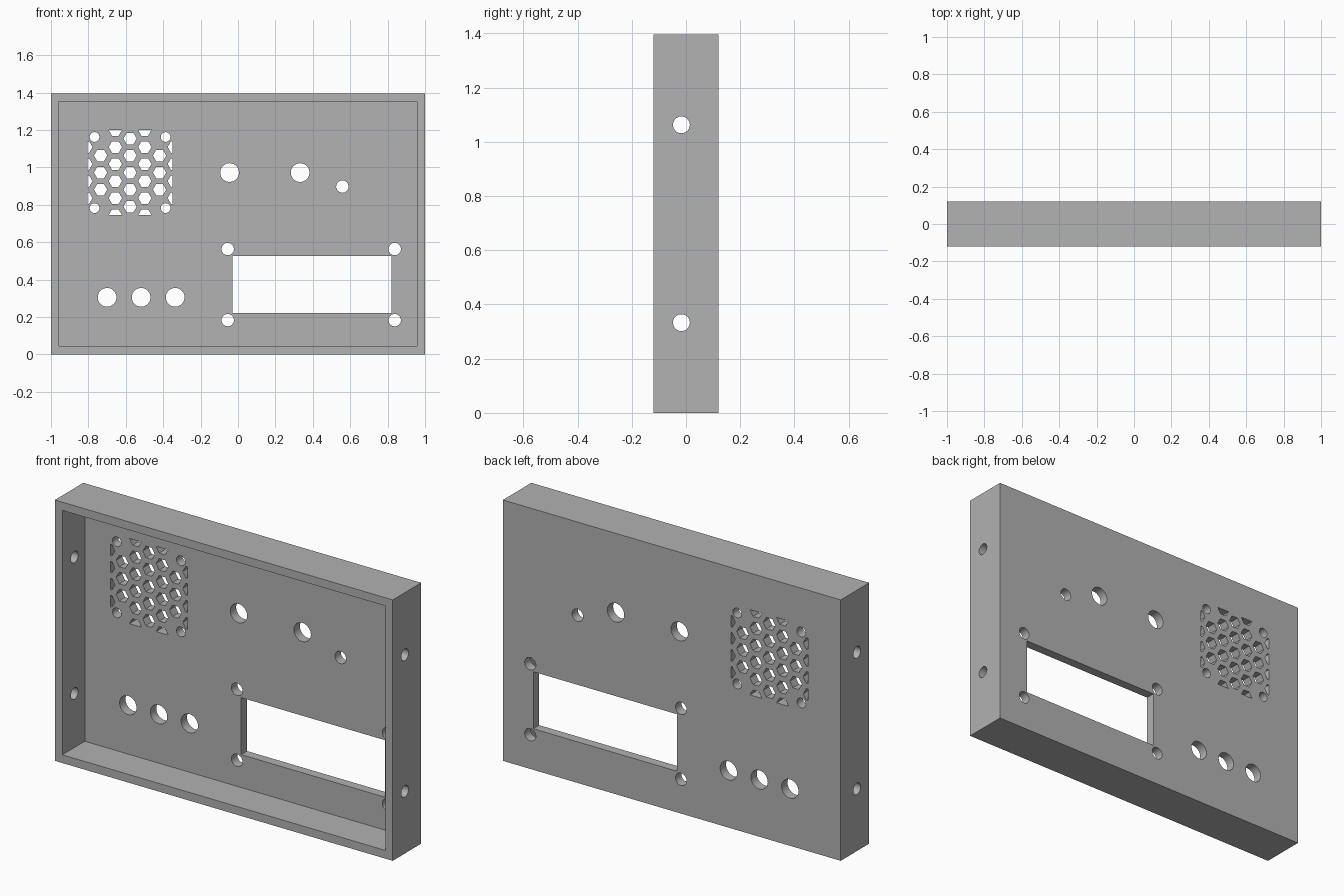
import bpy
import bmesh
from math import cos, sin, tau, sqrt
from mathutils import Vector

old = bpy.data.objects.get("Cube")
if old:
    bpy.data.objects.remove(old, do_unlink=True)

WIDTH, DEPTH, HEIGHT = 2.0, 0.24, 1.396
WALL, PANEL = 0.044, 0.05

grey = bpy.data.materials.new("grey plastic")
grey.use_nodes = True
colour = (0.445, 0.445, 0.445, 1)
grey.diffuse_color = colour
grey.node_tree.nodes["Principled BSDF"].inputs["Base Color"].default_value = colour


def make_object(name, bm):
    bmesh.ops.recalc_face_normals(bm, faces=bm.faces)
    mesh = bpy.data.meshes.new(name)
    bm.to_mesh(mesh)
    bm.free()
    mesh.materials.append(grey)
    obj = bpy.data.objects.new(name, mesh)
    bpy.context.collection.objects.link(obj)
    return obj


def box(name, low, high):
    bm = bmesh.new()
    bmesh.ops.create_cube(bm, size=1)
    low, high = Vector(low), Vector(high)
    for v in bm.verts:
        v.co = (low + high) / 2 + v.co * (high - low)
    return make_object(name, bm)


def outline(bm, x, z, radius, sides=48):
    """Flat polygon in the plane of the panel, between front and back."""
    return bm.faces.new([bm.verts.new((x + radius * cos(tau * i / sides), 0,
                                       z + radius * sin(tau * i / sides)))
                         for i in range(sides)])


def extrude_all(bm, offset):
    result = bmesh.ops.extrude_face_region(bm, geom=bm.faces[:])
    moved = [g for g in result["geom"] if isinstance(g, bmesh.types.BMVert)]
    bmesh.ops.translate(bm, verts=moved, vec=offset)


def cut(target, cutter):
    cutter.hide_render = True
    mod = target.modifiers.new("cut", 'BOOLEAN')
    mod.operation, mod.solver, mod.object = 'DIFFERENCE', 'EXACT', cutter
    bpy.ops.object.select_all(action='DESELECT')
    bpy.context.view_layer.objects.active = target
    target.select_set(True)
    bpy.ops.object.modifier_apply(modifier=mod.name)
    bpy.data.objects.remove(cutter, do_unlink=True)


# Tray: a solid block hollowed out from the front
x, y = WIDTH / 2, DEPTH / 2
enclosure = box("enclosure", (-x, -y, 0), (x, y, HEIGHT))
cut(enclosure, box("recess", (-x + WALL, -y - 0.1, WALL),
                   (x - WALL, y - PANEL, HEIGHT - WALL)))

# Vent: honeycomb clipped to a square, leaving room for corner screws
vent_x, vent_z, half, pitch = -0.577, 0.972, 0.228, 0.091
bm = bmesh.new()
for col in range(-3, 4):
    for row in range(-3, 4):
        dx = col * pitch * sqrt(3) / 2
        dz = (row + 0.5 * (col % 2)) * pitch
        near_screw = abs(dx) > 0.13 and abs(dz) > 0.16
        if abs(dz) < half + 0.01 and not near_screw:
            outline(bm, vent_x + dx, vent_z + dz, 0.0355, 6)
for normal in ((1, 0, 0), (-1, 0, 0), (0, 0, 1), (0, 0, -1)):
    edge = Vector((vent_x, 0, vent_z)) + Vector(normal) * half
    bmesh.ops.bisect_plane(bm, geom=bm.verts[:] + bm.edges[:] + bm.faces[:],
                           plane_co=edge, plane_no=normal, clear_outer=True)
for sx in (-1, 1):
    for sz in (-1, 1):
        outline(bm, vent_x + sx * 0.19, vent_z + sz * 0.19, 0.026)

# Control, connector and indicator holes
for hx in (-0.045, 0.332):
    outline(bm, hx, 0.972, 0.05)
for i in range(3):
    outline(bm, -0.518 + (i - 1) * 0.182, 0.305, 0.05)
outline(bm, 0.558, 0.897, 0.033)

# Display window with its four screw holes
for hx in (-0.055, 0.838):
    for hz in (0.183, 0.563):
        outline(bm, hx, hz, 0.033)
bm.faces.new([bm.verts.new((wx, 0, wz)) for wx, wz in
              ((-0.03, 0.22), (0.82, 0.22), (0.82, 0.525), (-0.03, 0.525))])
extrude_all(bm, (0, 0.3, 0))
cut(enclosure, make_object("panel_openings", bm))

# Mounting holes through both side walls
bm = bmesh.new()
for hz in (0.333, 1.063):
    bm.faces.new([bm.verts.new((-1.1, -0.017 + 0.031 * cos(tau * i / 48),
                                hz + 0.031 * sin(tau * i / 48)))
                  for i in range(48)])
extrude_all(bm, (2.2, 0, 0))
cut(enclosure, make_object("side_holes", bm))

# Smooth hole walls, sharp everywhere else
bpy.ops.object.shade_smooth_by_angle(angle=0.5)
